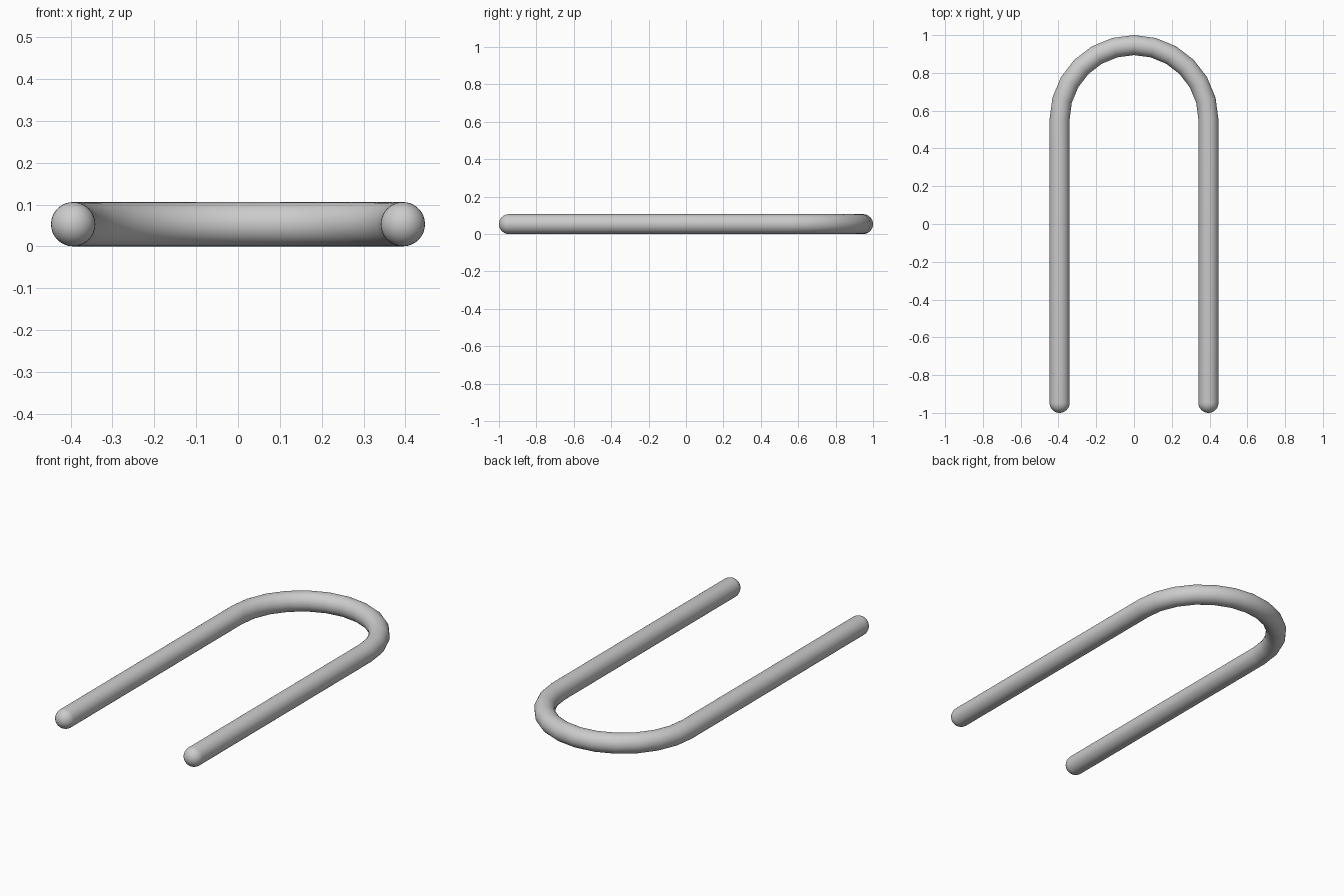
import bpy, bmesh
from math import sin, cos, pi
from mathutils import Vector

if "Cube" in bpy.data.objects:
    bpy.data.objects.remove(bpy.data.objects["Cube"])

R = 0.053          # rod radius
HALF = 0.394       # half spacing of the legs, also bend radius
BEND_Y = 1 - R - HALF
END_Y = -1 + R
SIDES, ARC, CAP = 32, 12, 8

# Stations along the rod: centre x, y, outward direction in plan, radius
stations = []
for i in range(1, CAP + 1):                       # right rounded end
    a = pi / 2 * i / CAP
    stations.append((HALF, END_Y - R * cos(a), (1, 0), R * sin(a)))
for i in range(ARC + 1):                          # half-circle bend
    a = pi * i / ARC
    stations.append((HALF * cos(a), BEND_Y + HALF * sin(a), (cos(a), sin(a)), R))
for i in range(CAP, 0, -1):                       # left rounded end
    a = pi / 2 * i / CAP
    stations.append((-HALF, END_Y - R * cos(a), (-1, 0), R * sin(a)))

# Sweep the round section along the stations
bm = bmesh.new()
rings = []
for x, y, d, r in stations:
    ring = []
    for k in range(SIDES):
        t = 2 * pi * k / SIDES
        ring.append(bm.verts.new(Vector((x + d[0] * r * cos(t),
                                         y + d[1] * r * cos(t),
                                         R + r * sin(t)))))
    rings.append(ring)
for a, b in zip(rings, rings[1:]):
    for k in range(SIDES):
        n = (k + 1) % SIDES
        bm.faces.new((a[k], a[n], b[n], b[k]))

# Close both tips
for ring, x in ((rings[0], HALF), (rings[-1], -HALF)):
    tip = bm.verts.new((x, -1, R))
    for k in range(SIDES):
        bm.faces.new((tip, ring[k], ring[(k + 1) % SIDES]))
bmesh.ops.recalc_face_normals(bm, faces=bm.faces)

mesh = bpy.data.meshes.new("u_shaped_rod")
bm.to_mesh(mesh)
bm.free()
rod = bpy.data.objects.new("u_shaped_rod", mesh)
bpy.context.collection.objects.link(rod)
bpy.context.view_layer.objects.active = rod
rod.select_set(True)
bpy.ops.object.shade_smooth_by_angle()
